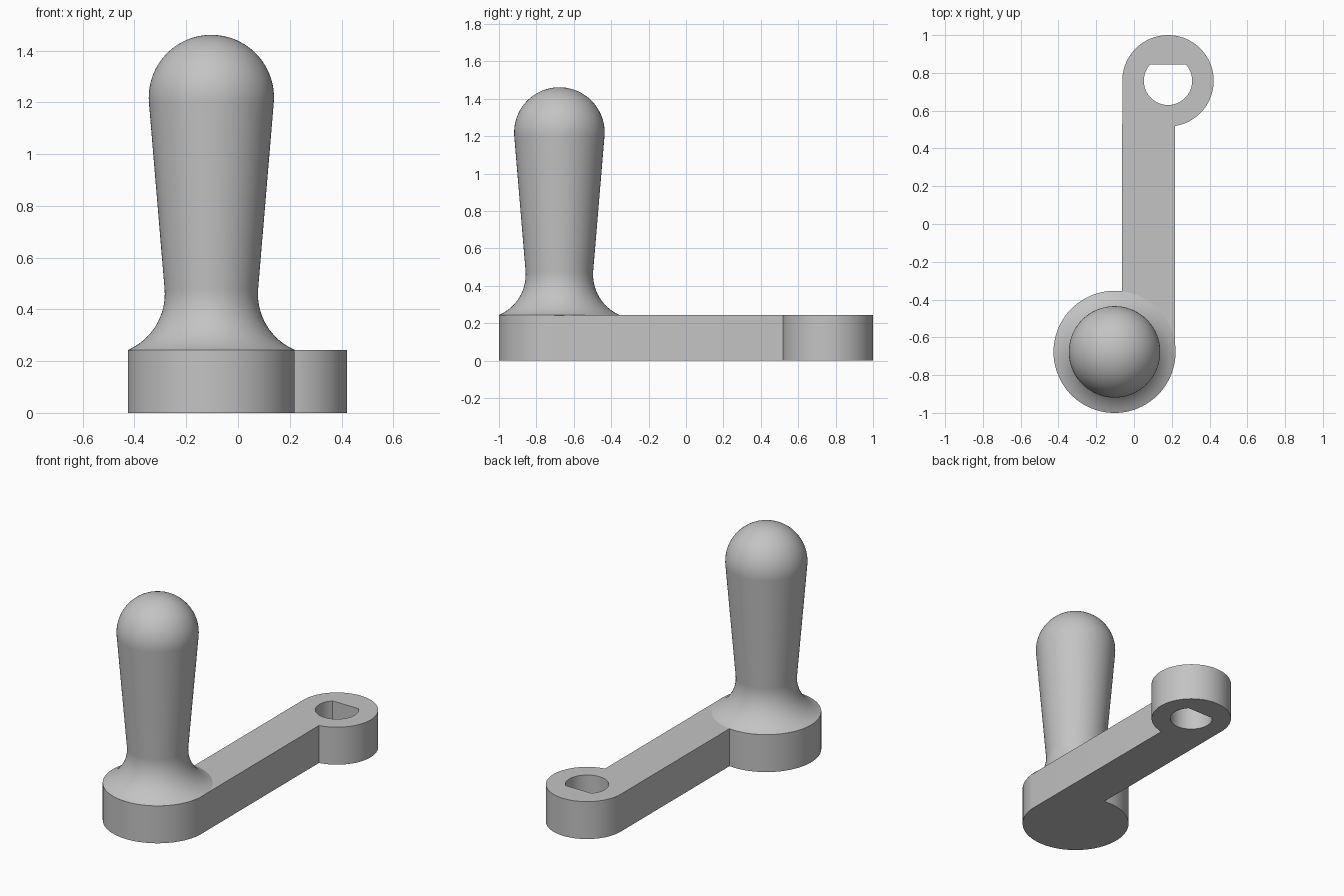
import bpy, bmesh, math
from mathutils import Vector

if "Cube" in bpy.data.objects:
    bpy.data.objects.remove(bpy.data.objects["Cube"])

GRIP = (-0.103, -0.677)   # handle axis
HUB = (0.18, 0.758)       # shaft hole axis
R_GRIP, R_HUB, R_HOLE = 0.323, 0.242, 0.128
ARM_LEFT, ARM_RIGHT = -0.063, 0.218
THICK = 0.243

grey = bpy.data.materials.new("grey")
grey.diffuse_color = (0.55, 0.55, 0.55, 1)
grey.use_nodes = True
grey.node_tree.nodes["Principled BSDF"].inputs["Base Color"].default_value = grey.diffuse_color


def arc(c, r, a0, a1, n):
    """Points on an arc, angles in radians."""
    return [(c[0] + r * math.cos(a0 + (a1 - a0) * i / n),
             c[1] + r * math.sin(a0 + (a1 - a0) * i / n)) for i in range(n + 1)]


def finish(bm, name):
    bmesh.ops.recalc_face_normals(bm, faces=bm.faces)
    me = bpy.data.meshes.new(name)
    bm.to_mesh(me)
    bm.free()
    ob = bpy.data.objects.new(name, me)
    bpy.context.collection.objects.link(ob)
    me.materials.append(grey)
    bpy.ops.object.select_all(action='DESELECT')
    ob.select_set(True)
    bpy.context.view_layer.objects.active = ob
    bpy.ops.object.shade_smooth_by_angle(angle=math.radians(25))
    return ob


# Crank arm: grip disc, straight bar and hub in one outline, with a D-shaped hole
outline = arc(GRIP, R_GRIP, math.acos((ARM_LEFT - GRIP[0]) / R_GRIP),
              math.tau - math.acos(min(1, (ARM_RIGHT - GRIP[0]) / R_GRIP)), 72)
outline += arc(HUB, R_HUB, -math.acos((ARM_RIGHT - HUB[0]) / R_HUB), math.pi, 64)
flat = math.asin(0.087 / R_HOLE)
hole = arc(HUB, R_HOLE, math.pi - flat, math.tau + flat, 48)

bm = bmesh.new()
for loop in (outline, hole):
    vs = [bm.verts.new((x, y, 0)) for x, y in loop]
    for a, b in zip(vs, vs[1:] + vs[:1]):
        bm.edges.new((a, b))
bmesh.ops.triangle_fill(bm, edges=bm.edges[:], use_beauty=True)
ext = bmesh.ops.extrude_face_region(bm, geom=bm.faces[:], use_keep_orig=True)
top = [v for v in ext["geom"] if isinstance(v, bmesh.types.BMVert)]
bmesh.ops.translate(bm, verts=top, vec=(0, 0, THICK))
finish(bm, "crank_arm")

# Handle: flared foot, tapered shaft and round end, turned about its axis
R_FLARE, R_BALL = 0.236, 0.242
taper = math.radians(4.7)
foot = (0.18 + R_FLARE, 0.46)
start = math.pi + math.asin((foot[1] - THICK) / R_FLARE)
profile = [(0, THICK - 0.03), (R_GRIP - 0.03, THICK - 0.03)]
profile += arc(foot, R_FLARE, start, math.pi - taper, 16)
profile += arc((0, 1.219), R_BALL, -taper, math.pi / 2, 24)
profile[-1] = (0, profile[-1][1])

bm = bmesh.new()
vs = [bm.verts.new((GRIP[0] + r, GRIP[1], z)) for r, z in profile]
es = [bm.edges.new(p) for p in zip(vs, vs[1:])]
bmesh.ops.spin(bm, geom=vs + es, cent=Vector((*GRIP, 0)), axis=(0, 0, 1),
               angle=math.tau, steps=80, use_duplicate=False)
bmesh.ops.remove_doubles(bm, verts=bm.verts, dist=0.0005)
finish(bm, "handle")
